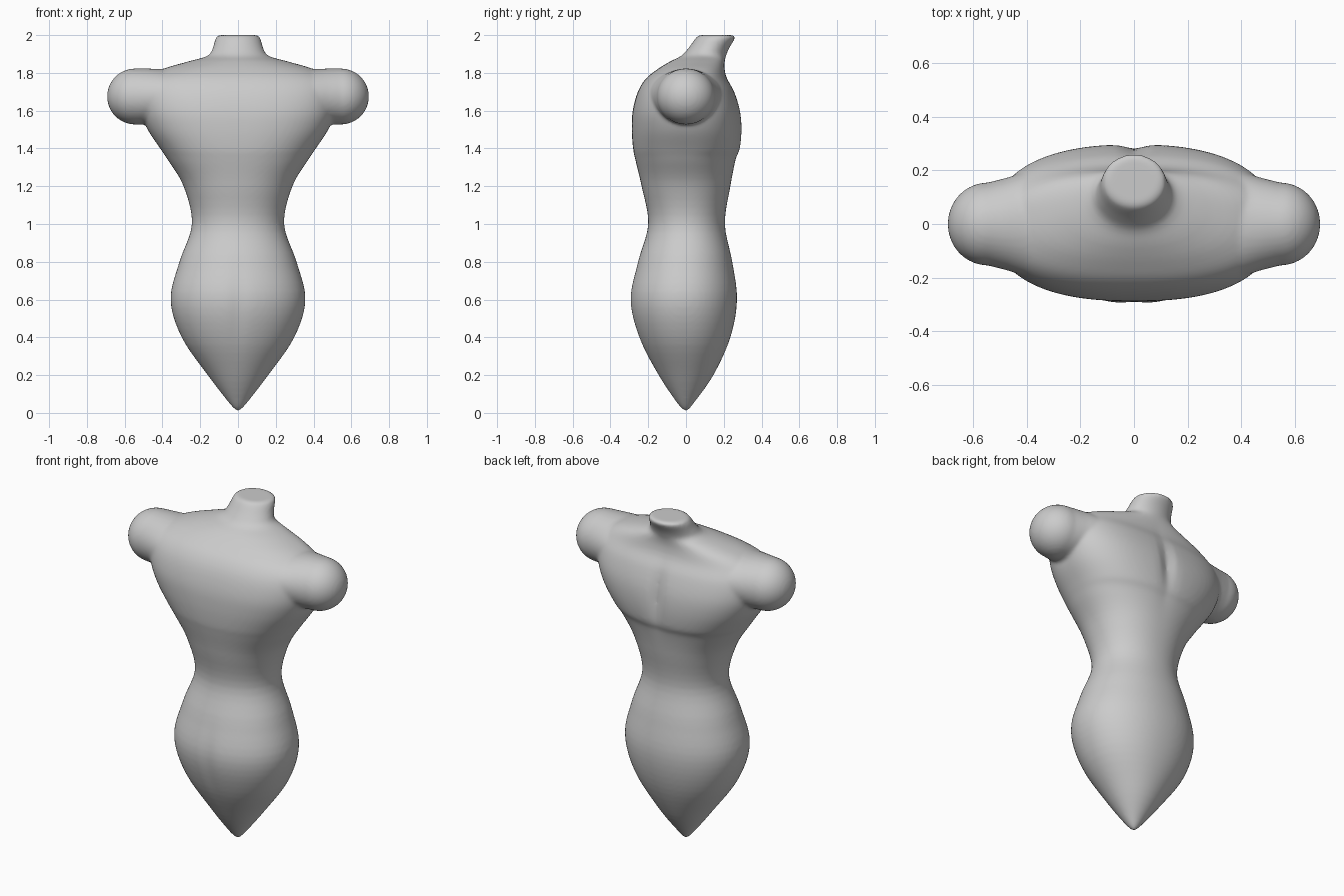
import bpy, bmesh, math

if "Cube" in bpy.data.objects:
    bpy.data.objects.remove(bpy.data.objects["Cube"])

# Torso cross-sections: height, half width, front y, back y, squareness
ROWS = [
    (0.01, 0.008, -0.008, 0.008, 2.0), (0.05, 0.045, -0.045, 0.04, 2.0),
    (0.20, 0.160, -0.145, 0.145, 2.0), (0.40, 0.298, -0.250, 0.235, 2.1),
    (0.60, 0.357, -0.297, 0.270, 2.1), (0.80, 0.310, -0.255, 0.245, 2.1),
    (1.00, 0.244, -0.200, 0.206, 2.1), (1.20, 0.288, -0.235, 0.235, 2.2),
    (1.34, 0.372, -0.268, 0.264, 2.3), (1.40, 0.412, -0.280, 0.287, 2.4),
    (1.50, 0.478, -0.287, 0.296, 2.5), (1.60, 0.515, -0.282, 0.287, 2.6),
    (1.70, 0.520, -0.255, 0.256, 2.6), (1.77, 0.490, -0.212, 0.218, 2.5),
    (1.82, 0.400, -0.150, 0.205, 2.4), (1.86, 0.265, -0.085, 0.205, 2.2),
    (1.89, 0.162, -0.025, 0.212, 2.0), (1.93, 0.134, 0.012, 0.228, 2.0),
    (1.985, 0.118, 0.052, 0.260, 2.0), (2.00, 0.100, 0.070, 0.250, 2.0),
]
N = 96


def spline(rows, steps):
    """Smooth curve through rows of numbers."""
    out = []
    for i in range(len(rows) - 1):
        p = [rows[min(max(i + k, 0), len(rows) - 1)] for k in (-1, 0, 1, 2)]
        for s in range(steps):
            t = s / steps
            out.append([0.5 * (2 * b + (c - a) * t + (2 * a - 5 * b + 4 * c - d) * t * t
                               + (3 * b - a - 3 * c + d) * t ** 3) for a, b, c, d in zip(*p)])
    return out + [list(rows[-1])]


def bump(v, centre, width):
    return math.exp(-((v - centre) / width) ** 2)


def loft(bm, rings):
    loops = [[bm.verts.new(p) for p in r] for r in rings]
    for a, b in zip(loops, loops[1:]):
        for i in range(len(a)):
            j = (i + 1) % len(a)
            bm.faces.new((a[i], a[j], b[j], b[i]))
    bm.faces.new(loops[0][::-1])
    bm.faces.new(loops[-1])


def torso_ring(z, w, front, back, n):
    ring = []
    for k in range(N):
        c, s = math.cos(2 * math.pi * k / N), math.sin(2 * math.pi * k / N)
        x = w * math.copysign(abs(c) ** (2 / n), c)
        y = (front + back) / 2 + (back - front) / 2 * math.copysign(abs(s) ** (2 / n), s)
        # spine groove between the shoulder blades, faint crease on the belly
        if s > 0:
            y -= 0.022 * bump(x, 0, 0.04) * bump(z, 1.55, 0.15)
        else:
            y += 0.008 * bump(x, 0, 0.04) * bump(z, 0.55, 0.2)
        ring.append((x, y, z))
    return ring


def shoulder_ring(side, x, ry, rz):
    return [(side * x, ry * math.cos(2 * math.pi * k / N),
             1.675 + rz * math.sin(2 * math.pi * k / N)) for k in range(N)]


bm = bmesh.new()
# Torso and neck
loft(bm, [torso_ring(*r) for r in spline(ROWS, 5)])

# Rounded shoulder stumps, widening into the chest
caps = [(0.30, 0.20, 0.125), (0.40, 0.195, 0.145), (0.48, 0.170, 0.148)]
for k in range(17):
    a = math.radians(88 * k / 16)
    caps.append((0.545 + 0.148 * math.sin(a), 0.154 * math.cos(a), 0.148 * math.cos(a)))
for side in (-1, 1):
    loft(bm, [shoulder_ring(side, *c) for c in caps])

bmesh.ops.recalc_face_normals(bm, faces=bm.faces)
mesh = bpy.data.meshes.new("torso")
bm.to_mesh(mesh)
bm.free()
torso = bpy.data.objects.new("torso", mesh)
bpy.context.collection.objects.link(torso)

# Fuse the parts into one smooth skin
fuse = torso.modifiers.new("fuse", 'REMESH')
fuse.mode = 'VOXEL'
fuse.voxel_size = 0.011
fuse.use_smooth_shade = True
soften = torso.modifiers.new("soften", 'SMOOTH')
soften.factor = 0.5
soften.iterations = 5
